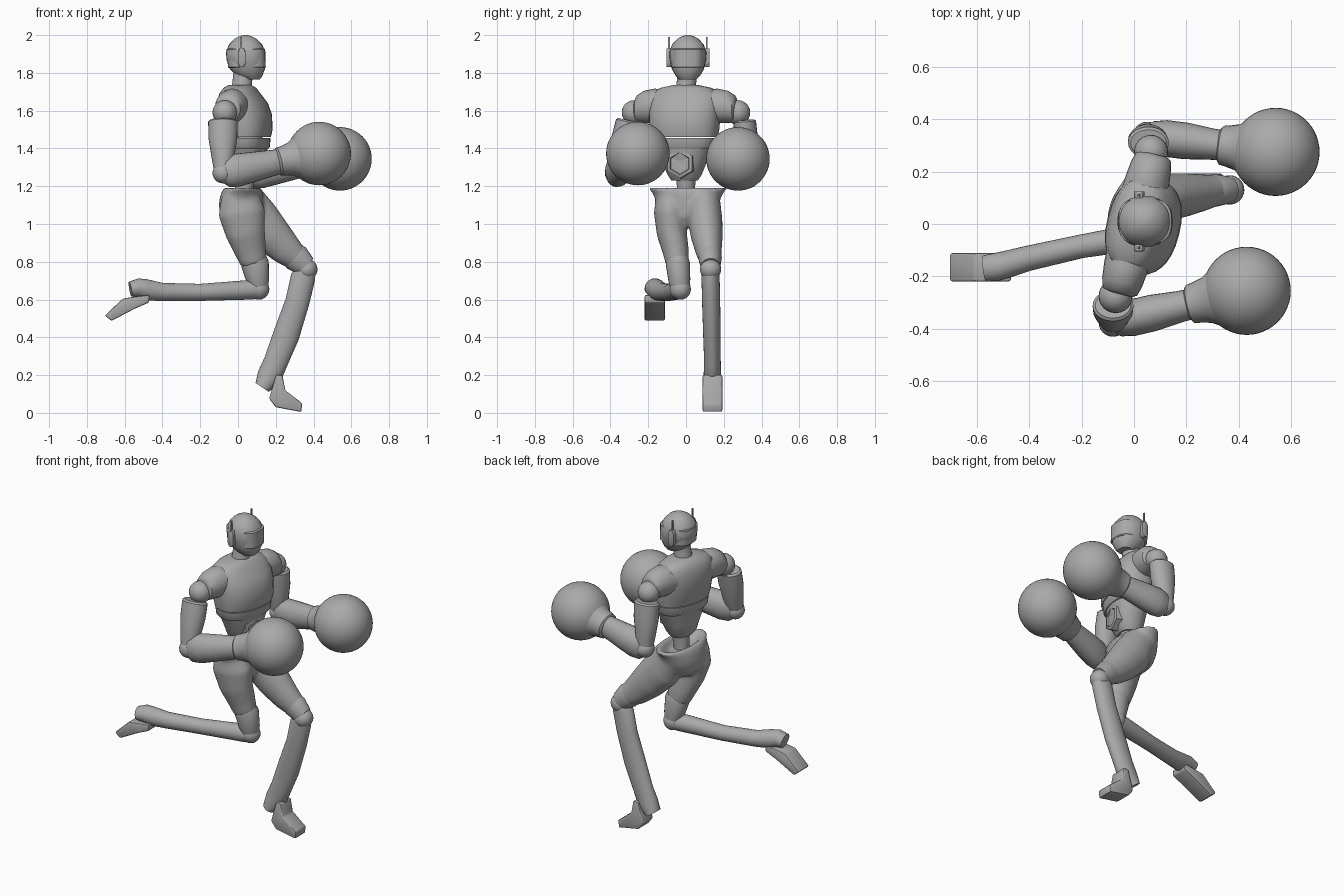
import bpy, bmesh, math
from mathutils import Vector as V

cube = bpy.data.objects.get("Cube")
if cube:
    bpy.data.objects.remove(cube)

grey = bpy.data.materials.new("plain grey")
grey.use_nodes = True
COLOUR = (0.4, 0.4, 0.4, 1)
grey.diffuse_color = COLOUR
grey.node_tree.nodes["Principled BSDF"].inputs["Base Color"].default_value = COLOUR

X, Y, Z = V((1, 0, 0)), V((0, 1, 0)), V((0, 0, 1))
parts = []

# The upper body is twisted about the vertical
TWIST = math.radians(-14)
FORWARD = V((math.cos(TWIST), math.sin(TWIST), 0))
LEFT = V((-math.sin(TWIST), math.cos(TWIST), 0))
CENTRE = V((0.01, 0, 0))


def finish(name, bm):
    bmesh.ops.recalc_face_normals(bm, faces=bm.faces)
    mesh = bpy.data.meshes.new(name)
    bm.to_mesh(mesh)
    bm.free()
    mesh.materials.append(grey)
    ob = bpy.data.objects.new(name, mesh)
    bpy.context.collection.objects.link(ob)
    parts.append(ob)
    return ob


def add_loft(bm, path, side=Y, axis=None, square=1.0, n=24):
    """Skin elliptical rings (x, y, z, depth, width) along a path."""
    pts = [V(p[:3]) for p in path]
    rings = []
    for i, p in enumerate(path):
        t = axis or (pts[min(i + 1, len(pts) - 1)] - pts[max(i - 1, 0)]).normalized()
        u = side.cross(t).normalized()
        v = t.cross(u)
        ring = []
        for k in range(n):
            a = math.tau * k / n
            c, s = math.cos(a), math.sin(a)
            c = math.copysign(abs(c) ** square, c)
            s = math.copysign(abs(s) ** square, s)
            ring.append(bm.verts.new(pts[i] + u * c * p[3] + v * s * p[-1]))
        rings.append(ring)
    for a, b in zip(rings, rings[1:]):
        for k in range(n):
            bm.faces.new((a[k], a[(k + 1) % n], b[(k + 1) % n], b[k]))
    bm.faces.new(rings[0])
    bm.faces.new(rings[-1])


def loft(name, path, **kw):
    bm = bmesh.new()
    add_loft(bm, path, **kw)
    return finish(name, bm)


def ball(name, centre, r, seg=24):
    bm = bmesh.new()
    bmesh.ops.create_uvsphere(bm, u_segments=seg, v_segments=seg // 2, radius=r)
    bmesh.ops.translate(bm, verts=bm.verts, vec=centre)
    return finish(name, bm)


def plate(name, outline, y, half, bevel=0.0):
    """Extrude an x-z outline sideways."""
    bm = bmesh.new()
    face = bm.faces.new([bm.verts.new((x, y - half, z)) for x, z in outline])
    out = bmesh.ops.extrude_face_region(bm, geom=[face])
    moved = [g for g in out["geom"] if isinstance(g, bmesh.types.BMVert)]
    bmesh.ops.translate(bm, verts=moved, vec=Y * half * 2)
    if bevel:
        bmesh.ops.bevel(bm, geom=bm.edges[:], offset=bevel, segments=2,
                        profile=0.5, affect="EDGES")
    return finish(name, bm)


def torso_rings(rows):
    return [(*(CENTRE + FORWARD * f + Z * z), d, w) for z, f, d, w in rows]


# Torso
loft("chest", torso_rings([
    (1.46, .035, .122, .178), (1.5, .035, .132, .185), (1.58, .025, .138, .19),
    (1.64, .015, .125, .19), (1.69, 0, .1, .18), (1.72, 0, .08, .14),
    (1.735, 0, .06, .07)]), side=LEFT, axis=Z, square=.85, n=32)
loft("rib_band", torso_rings([
    (1.4, .035, .112, .16), (1.41, .035, .118, .168), (1.455, .035, .121, .175)]),
    side=LEFT, axis=Z, square=.85, n=32)
loft("abdomen", torso_rings([
    (1.23, .03, .055, .07), (1.26, .03, .08, .09), (1.32, .035, .095, .115),
    (1.4, .035, .108, .15)]), side=LEFT, axis=Z, square=.9, n=32)
loft("waist_post", [(.03, 0, 1.08, .05), (.03, 0, 1.17, .045), (.04, 0, 1.26, .055)])
front = CENTRE + FORWARD * .12 + Z * 1.32
loft("buckle", [(*(front + FORWARD * d), r) for d, r in
                ((-.04, .08), (.015, .078), (.02, .06), (.012, .055))],
     side=LEFT, axis=FORWARD, n=6)

# Neck and head
loft("neck", [(.02, 0, 1.69, .065), (.02, 0, 1.73, .052), (.03, .01, 1.82, .052)], axis=Z)
loft("head", [
    (.07, .01, 1.765, .045, .045), (.06, .01, 1.785, .07, .065),
    (.05, .01, 1.82, .092, .085), (.043, .01, 1.87, .104, .096),
    (.04, .01, 1.91, .104, .098), (.04, .01, 1.95, .088, .084),
    (.04, .01, 1.98, .06, .057), (.04, .01, 1.995, .03, .03),
    (.04, .01, 2, .01, .01)], axis=Z, square=.9)
loft("visor", [(.048, .01, 1.825, .095, .08), (.047, .01, 1.83, .1, .085),
               (.042, .01, 1.925, .102, .088), (.042, .01, 1.93, .095, .08)],
     axis=Z, square=.7)
for name, s in (("left", 1), ("right", -1)):
    y = .01 + s * .1
    plate(name + "_ear_pod", [(0, 1.85), (.01, 1.83), (.03, 1.83), (.04, 1.85),
                              (.04, 1.91), (.03, 1.93), (.01, 1.93), (0, 1.91)],
          y, .014, .003)
    plate(name + "_antenna", [(.012, 1.9), (.024, 1.9), (.02, 1.99), (.014, 1.99)],
          y, .005)


# Arms: sleeve, shoulder, upper arm, forearm and round glove
def arm(name, s, shoulder, elbow, glove):
    shoulder, elbow, glove = V(shoulder), V(elbow), V(glove)
    sleeve = [(*(CENTRE + LEFT * s * d + Z * z), r, h) for d, z, r, h in
              ((.08, 1.62, .09, .08), (.17, 1.625, .085, .092), (.23, 1.62, .078, .085),
               (.265, 1.61, .068, .072), (.275, 1.605, .05, .055))]
    loft(name + "_sleeve", sleeve, side=Z, axis=LEFT * s)
    ball(name + "_shoulder", shoulder, .065)
    top = shoulder + V((-.01, s * .035, -.04))
    rows = ((0, .068, .05), (.03, .078, .06), (.35, .076, .062),
            (.75, .058, .055), (1, .045, .045))
    loft(name + "_upper_arm", [(*top.lerp(elbow, t), a, b) for t, a, b in rows])
    ball(name + "_elbow", elbow, .055)
    rows = ((-.02, .05, .04), (.04, .08, .06), (.14, .088, .07), (.3, .08, .07),
            (.5, .07, .06), (.6, .066, .058))
    loft(name + "_forearm", [(*elbow.lerp(glove, t), a, b) for t, a, b in rows])
    rows = ((.56, .06), (.58, .075), (.62, .078), (.7, .088), (.8, .12))
    loft(name + "_glove_cuff", [(*elbow.lerp(glove, t), r) for t, r in rows])
    ball(name + "_glove", glove, .168, 48)


arm("right", -1, (-.07, -.275, 1.59), (-.08, -.375, 1.27), (.43, -.255, 1.373))
arm("left", 1, (.065, .275, 1.59), (.05, .335, 1.265), (.54, .275, 1.345))

# Pelvis and thighs fused into one smooth shell
bm = bmesh.new()
add_loft(bm, [(.03, .01, .99, .07, .06), (.02, .01, 1.04, .11, .13),
              (.015, .01, 1.1, .118, .16), (.02, .01, 1.16, .112, .185),
              (.025, .01, 1.19, .1, .21), (.025, .01, 1.195, .08, .19),
              (.03, .01, 1.15, .05, .1)], axis=Z, n=32)
add_loft(bm, [(.01, -.08, 1.15, .1, .08), (.02, -.085, 1.06, .125, .085),
              (.04, -.075, .95, .105, .08), (.065, -.055, .86, .085, .07),
              (.085, -.045, .79, .07, .062)])
add_loft(bm, [(.04, .09, 1.13, .1, .09), (.1, .1, 1.03, .118, .092),
              (.18, .11, .94, .105, .085), (.26, .12, .86, .085, .07),
              (.32, .13, .81, .065, .058)])
hips = finish("hips_and_thighs", bm)

# Knees, shins and feet
loft("right_knee_guard", [(.083, -.045, .81, .07, .06), (.09, -.043, .79, .074, .064),
                          (.105, -.035, .7, .06, .058), (.11, -.03, .66, .05, .05)])
loft("left_knee_guard", [(.29, .125, .835, .07, .06), (.31, .128, .82, .074, .062),
                         (.36, .13, .775, .058, .052)])
ball("right_knee", (.11, -.03, .655), .056)
ball("left_knee", (.365, .13, .76), .056)
loft("right_shin", [(.13, -.03, .652, .045), (.07, -.04, .652, .052),
                    (-.2, -.085, .638, .045), (-.4, -.13, .64, .048),
                    (-.49, -.155, .652, .056, .052), (-.53, -.165, .662, .05, .054),
                    (-.57, -.17, .655, .04, .05)])
loft("left_shin", [(.36, .13, .75, .055, .045), (.345, .13, .72, .065, .048),
                   (.315, .133, .59, .064, .048), (.255, .137, .41, .07, .046),
                   (.2, .14, .27, .064, .044), (.165, .14, .19, .066, .047),
                   (.128, .14, .135, .042, .05)])
plate("right_foot", [(-.55, .615), (-.47, .625), (-.47, .585), (-.55, .55),
                     (-.67, .487), (-.705, .515), (-.61, .605)], -.165, .054, .008)
plate("left_foot", [(.2, .2), (.235, .2), (.25, .12), (.34, .05), (.335, .005),
                    (.2, .03), (.165, .075)], .14, .052, .008)

# Smooth shading with kept edges
bpy.ops.object.select_all(action="DESELECT")
for ob in parts:
    ob.select_set(True)
bpy.context.view_layer.objects.active = hips
bpy.ops.object.shade_smooth_by_angle(angle=math.radians(40))
fuse = hips.modifiers.new("fuse", "REMESH")
fuse.mode = "VOXEL"
fuse.voxel_size = .012
fuse.use_smooth_shade = True
relax = hips.modifiers.new("relax", "SMOOTH")
relax.iterations = 6
